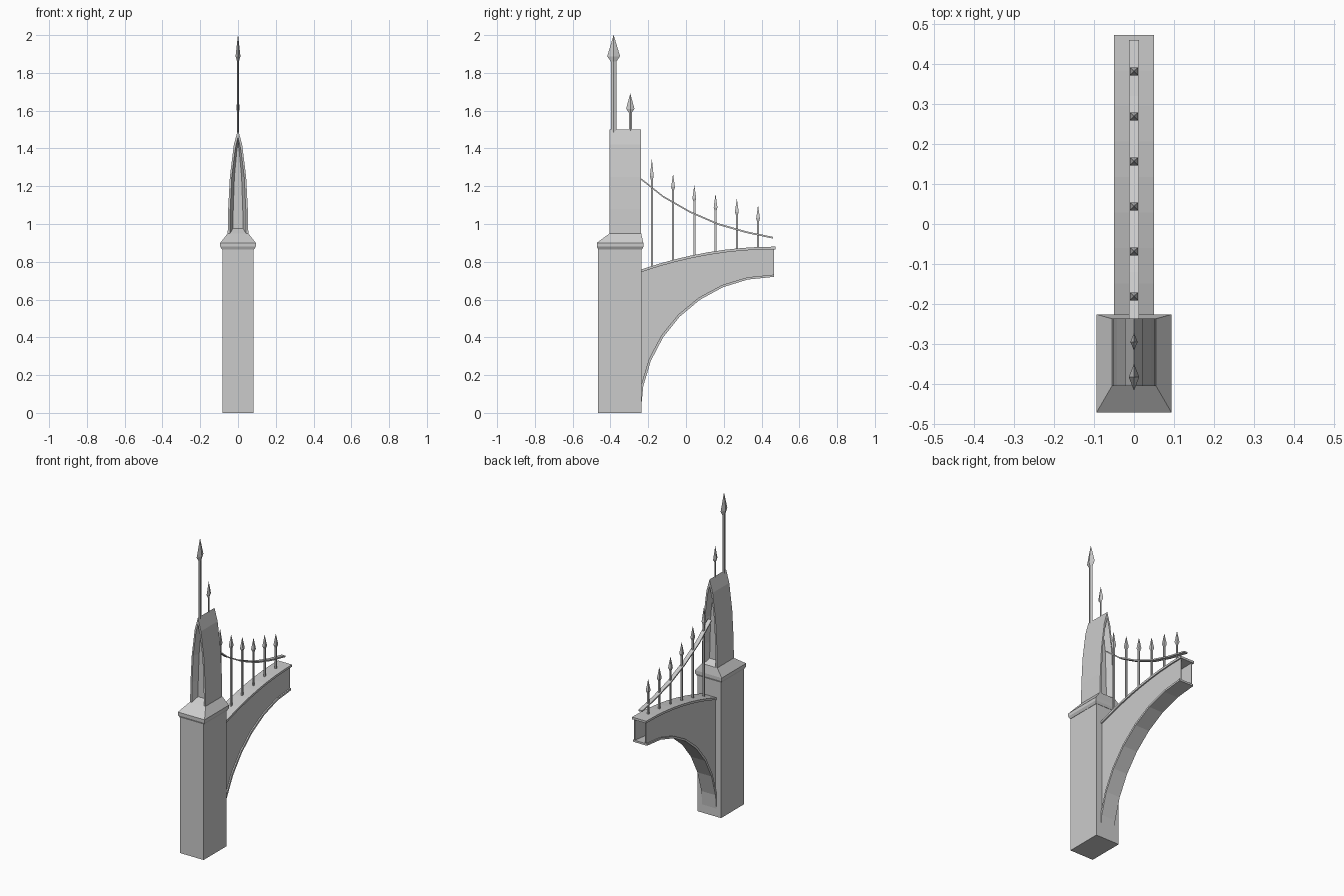
import bpy, bmesh, math

if "Cube" in bpy.data.objects:
    bpy.data.objects.remove(bpy.data.objects["Cube"])

stone = bpy.data.materials.new("grey stone")
stone.use_nodes = True
GREY = (0.6, 0.6, 0.6, 1)
stone.diffuse_color = GREY
stone.node_tree.nodes["Principled BSDF"].inputs["Base Color"].default_value = GREY


def finish(name, bm):
    bmesh.ops.recalc_face_normals(bm, faces=bm.faces)
    mesh = bpy.data.meshes.new(name)
    bm.to_mesh(mesh)
    bm.free()
    mesh.materials.append(stone)
    obj = bpy.data.objects.new(name, mesh)
    bpy.context.collection.objects.link(obj)
    return obj


def loft(name, rings, cap_start=True, cap_end=True):
    """Skin a row of rings that all have the same number of points."""
    bm = bmesh.new()
    loops = [[bm.verts.new(p) for p in ring] for ring in rings]
    for a, b in zip(loops, loops[1:]):
        for i in range(len(a)):
            j = (i + 1) % len(a)
            bm.faces.new((a[i], a[j], b[j], b[i]))
    if cap_start:
        bm.faces.new(loops[0])
    if cap_end:
        bm.faces.new(loops[-1])
    return finish(name, bm)


def rect(hx, y0, y1, z):
    return [(-hx, y0, z), (hx, y0, z), (hx, y1, z), (-hx, y1, z)]


def strip(name, lower, upper, x0, x1):
    """Solid band between two y-z curves, spanning x0 to x1."""
    return loft(name, [[(x0, *a), (x1, *a), (x1, *b), (x0, *b)]
                       for a, b in zip(lower, upper)])


# Pillar and its sloped cap
loft("pillar", [rect(0.083, -0.465, -0.235, z) for z in (0, 0.87)])
loft("pillar_cap", [rect(0.085, -0.465, -0.233, 0.865),
                    rect(0.094, -0.472, -0.226, 0.88),
                    rect(0.094, -0.472, -0.226, 0.9),
                    rect(0.055, -0.405, -0.237, 0.95)])

# Pointed tower with a splayed recess at front and back
OUTER = [(0.055, 0.93), (0.052, 1.08), (0.043, 1.25), (0.022, 1.42)]
RIM = [(0.043, 0.95), (0.041, 1.08), (0.033, 1.25), (0.014, 1.4)]
PANEL = [(0.027, 0.975), (0.025, 1.08), (0.019, 1.25), (0.007, 1.38)]


def lancet(side, tip, y):
    outline = side + [(0, tip)] + [(-x, z) for x, z in reversed(side)]
    return [(x, y, z) for x, z in outline]


loft("pointed_tower", [lancet(PANEL, 1.43, -0.365), lancet(RIM, 1.46, -0.405),
                       lancet(OUTER, 1.5, -0.405), lancet(OUTER, 1.5, -0.237),
                       lancet(RIM, 1.46, -0.237), lancet(PANEL, 1.43, -0.277)])

# Arched arm: hollow web between a soffit flange and a top flange
N = 8
END, SPAN = 0.465, 0.7


def soffit(offset):
    return [(END - (SPAN - offset) * math.cos(t), (0.72 + offset) * math.sin(t))
            for t in (i * math.pi / 2 / N for i in range(N + 1))]


def top_z(y):
    return 0.88 - 0.12 * ((END - y) / SPAN) ** 2


under = [(END - (SPAN + 0.005) * math.cos(i * math.pi / 2 / N),
          0.72 * math.sin(i * math.pi / 2 / N)) for i in range(N + 1)]
over = [(y - 0.01 * (END - y) / SPAN, z + 0.012) for y, z in under]
ys = [END + 0.008 - (SPAN + 0.01) * (1 - i / N) for i in range(N + 1)]
strip("arch_flange", under, over, -0.05, 0.05)
strip("top_flange", [(y, top_z(y) - 0.014) for y in ys],
      [(y, top_z(y)) for y in ys], -0.05, 0.05)
for name, side in (("left_web", 1), ("right_web", -1)):
    strip(name, [(y, z + 0.006) for y, z in under],
          [(y, top_z(y) - 0.008) for y, z in under], side * 0.036, side * 0.042)

# Sagging strap through the railing
path = [(-0.24, 1.24), (-0.12, 1.145), (0.02, 1.065), (0.17, 1.0),
        (0.32, 0.957), (0.46, 0.928)]
strip("rail_strap", [(y, z - 0.005) for y, z in path],
      [(y, z + 0.004) for y, z in path], -0.013, 0.013)


def spike(name, y, foot, top, head, shaft, wide, diamond):
    """Four-sided shaft carrying a pointed head; sizes are (x, y) half widths."""
    def ring(size, z):
        a, b = size
        if diamond:
            return [(a, y, z), (0, y + b, z), (-a, y, z), (0, y - b, z)]
        return [(a, y + b, z), (-a, y + b, z), (-a, y - b, z), (a, y - b, z)]
    neck = top - head
    loft(name, [ring(shaft, foot), ring(shaft, neck),
                ring(wide, neck + head * 0.2), ring((0.0005, 0.0005), top)])


# Finials on the tower ridge
spike("tall_finial", -0.383, 1.48, 2.0, 0.14, (0.005, 0.015), (0.013, 0.034), True)
spike("short_finial", -0.295, 1.48, 1.69, 0.1, (0.003, 0.008), (0.009, 0.022), True)

# Railing spikes along the arm
for i, top in enumerate((1.342, 1.263, 1.204, 1.156, 1.132, 1.097)):
    y = -0.181 + i * 0.1125
    spike(f"rail_spike_{i + 1}", y, top_z(y) - 0.01, top, 0.085 if i else 0.11,
          (0.005, 0.005), (0.01, 0.01), False)
